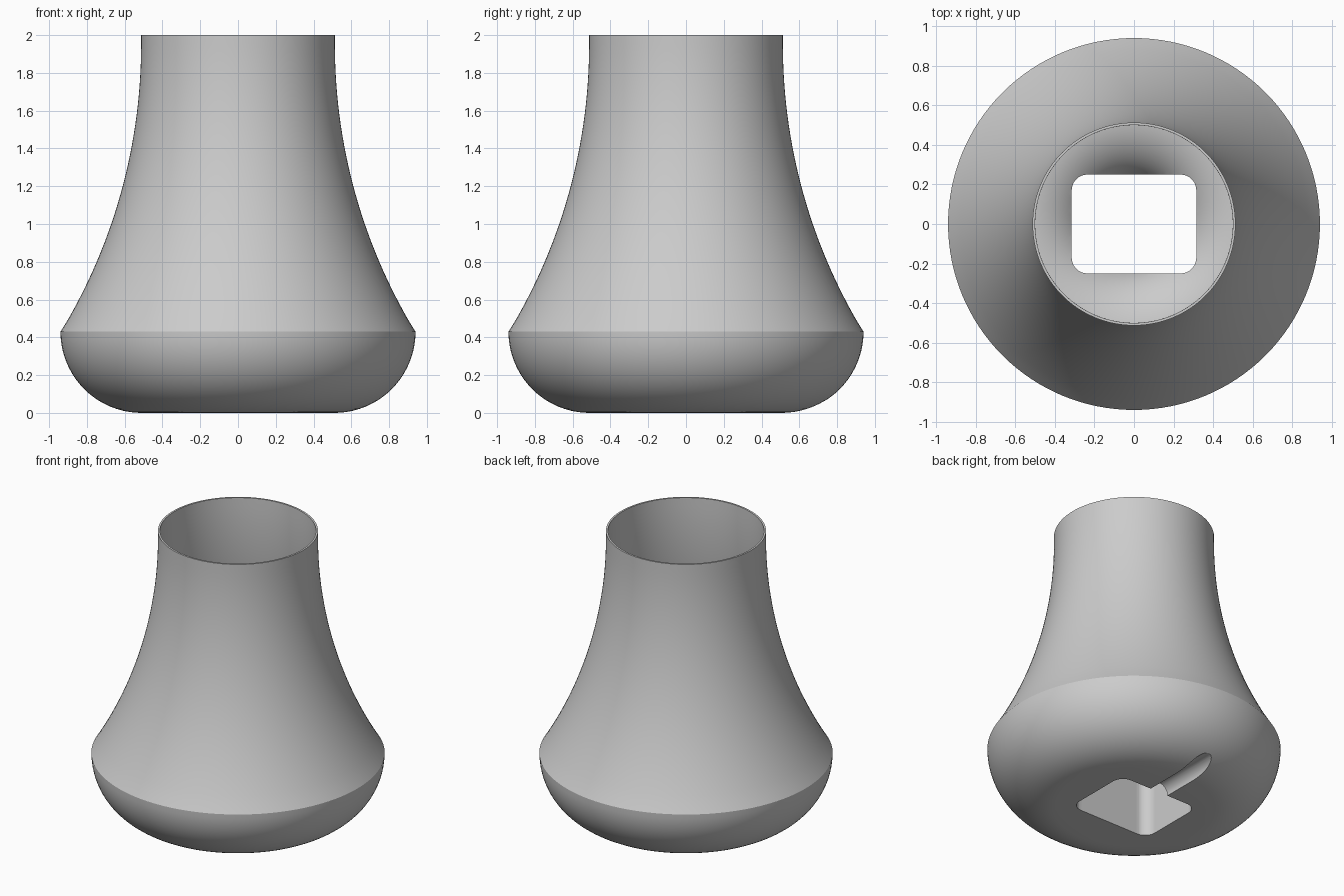
import bpy, bmesh, math

if "Cube" in bpy.data.objects:
    bpy.data.objects.remove(bpy.data.objects["Cube"])

SEG = 128


def new_object(name, bm):
    bmesh.ops.recalc_face_normals(bm, faces=bm.faces)
    mesh = bpy.data.meshes.new(name)
    bm.to_mesh(mesh)
    bm.free()
    obj = bpy.data.objects.new(name, mesh)
    bpy.context.collection.objects.link(obj)
    return obj


def lathe(name, profile):
    # revolve a profile of (radius, z) that begins and ends on the axis
    bm = bmesh.new()
    verts = [bm.verts.new((r, 0, z)) for r, z in profile]
    edges = [bm.edges.new(p) for p in zip(verts, verts[1:])]
    bmesh.ops.spin(bm, geom=verts + edges, cent=(0, 0, 0), axis=(0, 0, 1),
                   angle=2 * math.pi, steps=SEG)
    bmesh.ops.remove_doubles(bm, verts=bm.verts, dist=1e-5)
    return new_object(name, bm)


def prism(name, outline, vec):
    # extrude a closed outline along a vector
    bm = bmesh.new()
    face = bm.faces.new([bm.verts.new(p) for p in outline])
    out = bmesh.ops.extrude_face_region(bm, geom=[face])
    moved = [v for v in out["geom"] if isinstance(v, bmesh.types.BMVert)]
    bmesh.ops.translate(bm, verts=moved, vec=vec)
    return new_object(name, bm)


def cut(body, cutter):
    cutter.hide_render = True
    mod = body.modifiers.new("cut", 'BOOLEAN')
    mod.operation, mod.solver, mod.object = 'DIFFERENCE', 'EXACT', cutter
    bpy.context.view_layer.objects.active = body
    bpy.ops.object.modifier_apply(modifier=mod.name)
    bpy.data.objects.remove(cutter)


def flare(z, offset=0.0):
    # concave sweep of the neck down to the shoulder
    R, zc = 2.93, 1.95
    d = max(0.0, zc - z)
    return 0.513 - offset + R - math.sqrt(R * R - d * d)


# outer skin: flat foot, round belly, flared neck
profile = [(0, 0)]
for i in range(21):
    a = math.pi / 2 * i / 20
    profile.append((0.51 + 0.43 * math.sin(a), 0.43 - 0.43 * math.cos(a)))
for i in range(1, 31):
    z = 0.43 + 1.57 * i / 30
    profile.append((flare(z), z))

# thin inner wall down to the inner floor
for i in range(25):
    z = 2 - 1.33 * i / 24
    profile.append((flare(z, 0.013 + 0.007 * i / 24), z))

# inner floor curving down into the central opening
for i in range(17):
    a = math.pi / 2 * i / 16
    profile.append((0.56 - 0.34 * math.sin(a), 0.34 + 0.32 * math.cos(a)))
profile.append((0, 0.34))
body = lathe("lamp_base", profile)

# rounded rectangular opening through the foot
hx, hy, rc = 0.315, 0.25, 0.08
outline = []
for k, (sx, sy) in enumerate([(1, 1), (-1, 1), (-1, -1), (1, -1)]):
    for i in range(9):
        a = math.pi / 2 * (k + i / 8)
        outline.append((sx * (hx - rc) + rc * math.cos(a),
                        sy * (hy - rc) + rc * math.sin(a), -0.1))
cut(body, prism("opening_cutter", outline, (0, 0, 1.1)))

# round cable groove under the foot, running out to the back
circle = [(0.07 * math.cos(2 * math.pi * i / 48), 0.1,
           0.07 * math.sin(2 * math.pi * i / 48)) for i in range(48)]
cut(body, prism("cable_groove_cutter", circle, (0, 1.0, 0)))

body.select_set(True)
bpy.context.view_layer.objects.active = body
bpy.ops.object.shade_smooth_by_angle(angle=math.radians(20))
